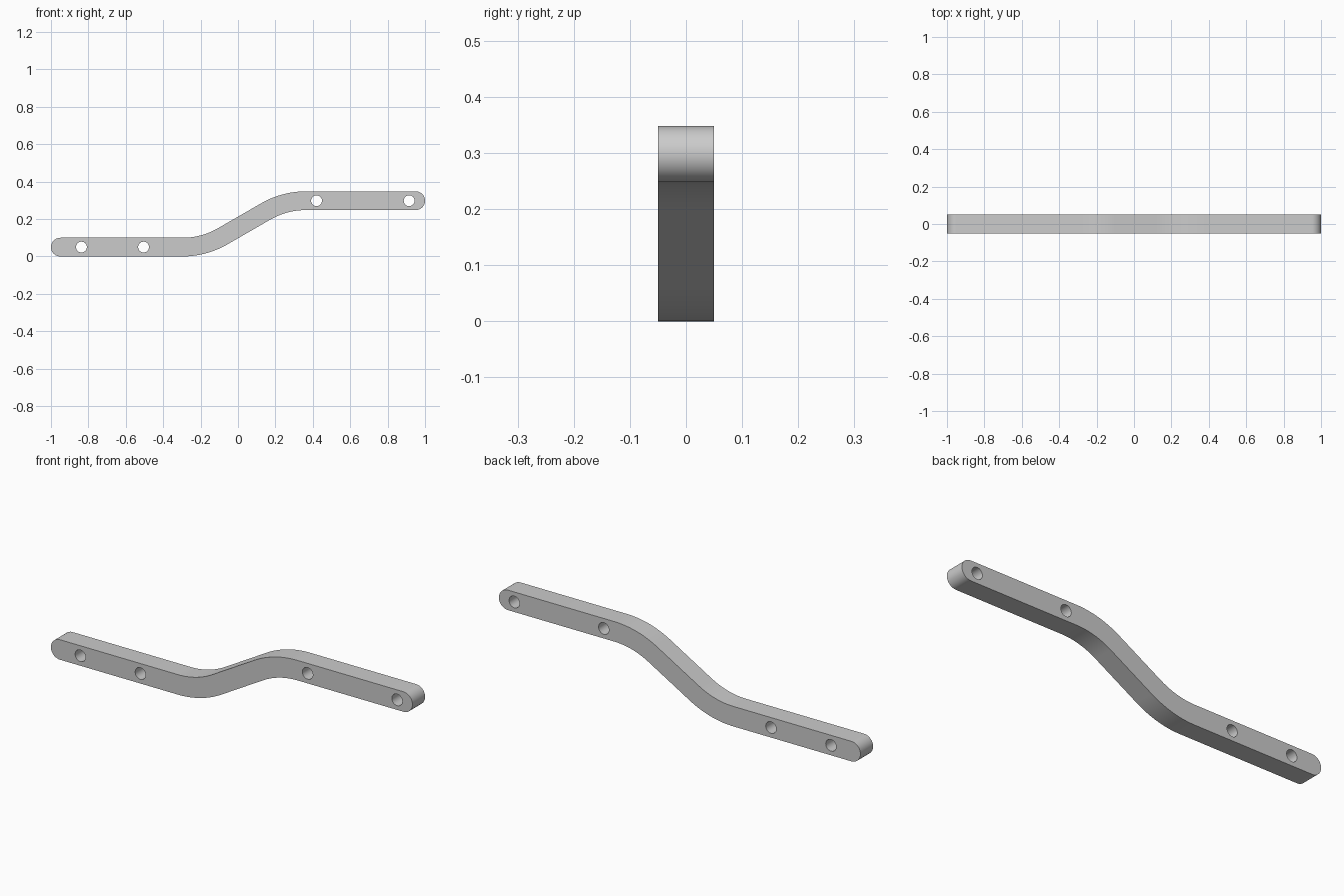
import bpy
import bmesh
from math import sin, cos, pi, radians
from mathutils import Vector

cube = bpy.data.objects.get("Cube")
if cube:
    bpy.data.objects.remove(cube, do_unlink=True)

HALF = 0.05            # half of the bar's width and depth
LOW, HIGH = 0.05, 0.298
BEND, SLOPE = 0.43, radians(30)
MIDDLE = 0.033
STEPS = 20
HOLE_RADIUS = 0.029

metal = bpy.data.materials.new("light grey metal")
metal.use_nodes = True
colour = (0.6, 0.6, 0.6, 1)
metal.diffuse_color = colour
metal.node_tree.nodes["Principled BSDF"].inputs["Base Color"].default_value = colour


def prism(name, outline, half_depth):
    """Extrude an x-z outline along y."""
    bm = bmesh.new()
    face = bm.faces.new([bm.verts.new((x, -half_depth, z)) for x, z in outline])
    result = bmesh.ops.extrude_face_region(bm, geom=[face])
    verts = [v for v in result["geom"] if isinstance(v, bmesh.types.BMVert)]
    bmesh.ops.translate(bm, verts=verts, vec=(0, 2 * half_depth, 0))
    bmesh.ops.recalc_face_normals(bm, faces=bm.faces)
    mesh = bpy.data.meshes.new(name)
    bm.to_mesh(mesh)
    bm.free()
    obj = bpy.data.objects.new(name, mesh)
    bpy.context.collection.objects.link(obj)
    mesh.materials.append(metal)
    return obj


def arc(cx, cz, radius, start, end, steps):
    return [(cx + radius * cos(start + (end - start) * i / steps),
             cz + radius * sin(start + (end - start) * i / steps))
            for i in range(steps + 1)]


# Centre line: two level arms joined by two bends and a straight slope
rise = HIGH - LOW
slope_length = (rise - 2 * BEND * (1 - cos(SLOPE))) / sin(SLOPE)
reach = BEND * sin(SLOPE) + slope_length * cos(SLOPE) / 2
x_low, x_high = MIDDLE - reach, MIDDLE + reach


def edge(offset):
    """Edge of the bends, offset upward from the centre line."""
    lower = arc(x_low, LOW + BEND, BEND - offset, -pi / 2, -pi / 2 + SLOPE, STEPS)
    upper = arc(x_high, HIGH - BEND, BEND + offset, pi / 2 + SLOPE, pi / 2, STEPS)
    return lower + upper


# Bar with rounded ends
outline = edge(-HALF)
outline += arc(1 - HALF, HIGH, HALF, -pi / 2, pi / 2, 24)
outline += reversed(edge(HALF))
outline += arc(-1 + HALF, LOW, HALF, pi / 2, 3 * pi / 2, 24)
bar = prism("offset_bar", outline, HALF)

# Round through holes
for x, z in ((-0.837, LOW), (-0.505, LOW), (0.42, HIGH), (0.915, HIGH)):
    circle = arc(x, z, HOLE_RADIUS, 0, 2 * pi, 32)[:-1]
    cutter = prism("hole_cutter", circle, HALF * 2)
    cutter.hide_render = True
    cut = bar.modifiers.new("hole", "BOOLEAN")
    cut.operation = "DIFFERENCE"
    cut.solver = "EXACT"
    cut.object = cutter
    bpy.context.view_layer.objects.active = bar
    bpy.ops.object.modifier_apply(modifier=cut.name)
    bpy.data.objects.remove(cutter, do_unlink=True)

bpy.ops.object.select_all(action="DESELECT")
bar.select_set(True)
bpy.context.view_layer.objects.active = bar
bpy.ops.object.shade_smooth_by_angle(angle=radians(30))
